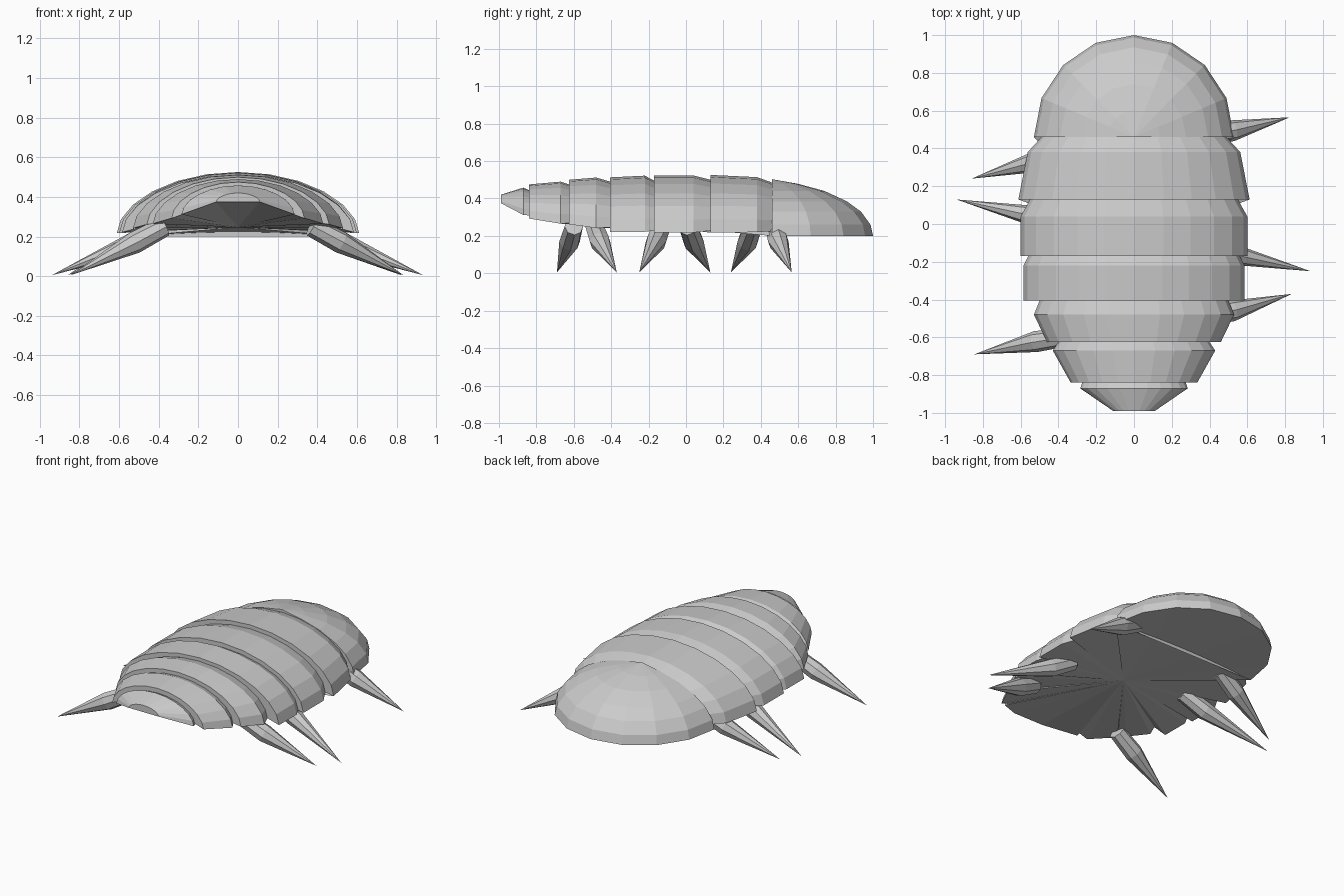
import bpy, math
from mathutils import Vector

if "Cube" in bpy.data.objects:
    bpy.data.objects.remove(bpy.data.objects["Cube"])


def make(name, verts, faces):
    me = bpy.data.meshes.new(name)
    me.from_pydata([tuple(v) for v in verts], [], faces)
    ob = bpy.data.objects.new(name, me)
    bpy.context.collection.objects.link(ob)
    return ob


def strips(rows, n):
    # quads between consecutive rows of n points
    return [(r * n + i, r * n + i + 1, (r + 1) * n + i + 1, (r + 1) * n + i)
            for r in range(rows - 1) for i in range(n - 1)]


# Shell plates: arched rings (y, half width, bottom z, top z), tail to head
RINGS = [(-0.99, .11, .375, .42), (-.87, .285, .312, .458), (-.84, .27, .315, .445),
         (-.84, .335, .293, .475), (-.67, .43, .265, .490), (-.625, .40, .27, .475),
         (-.625, .46, .262, .500), (-.48, .53, .242, .512), (-.405, .50, .245, .490),
         (-.405, .585, .222, .513), (-.22, .585, .222, .522), (-.17, .56, .228, .495),
         (-.17, .60, .218, .523), (.04, .60, .218, .523), (.13, .55, .228, .500),
         (.13, .612, .217, .526), (.38, .563, .220, .514), (.46, .49, .225, .485)]
N = 13
verts = []
for y, w, zb, zt in RINGS:
    for i in range(N):
        a = math.pi * i / (N - 1)
        c, s = math.cos(a), max(0, math.sin(a))
        verts.append(Vector((w * c, y, zb + (zt - zb) * s ** 1.1)))
faces = strips(len(RINGS), N) + [tuple(range(N))]
make("shell_plates", verts, faces)
right = [verts[r * N] for r in range(len(RINGS))]
left = [verts[r * N + N - 1] for r in range(len(RINGS))]

# Head shield: half dome from a (radius, height) profile
PROFILE = [(1, .2), (.975, .26), (.88, .33), (.74, .385), (.52, .44), (.26, .478), (0, .503)]
M = 9
hv = []
for r, z in PROFILE:
    for i in range(M):
        a = math.pi * i / (M - 1)
        hv.append(Vector((.53 * r * math.cos(a), .46 + .54 * r * math.sin(a), z)))
back = [k * M for k in range(len(PROFILE))]
back += [k * M + M - 1 for k in reversed(range(len(PROFILE) - 1))]
make("head_shield", hv, strips(len(PROFILE), M) + [tuple(back)])

# Belly: fan from one central point to the whole lower rim
rim = right + hv[:M] + left[::-1]
k = len(rim)
make("belly", rim + [Vector((0, -.1, .247))],
     [(i, k, (i + 1) % k) for i in range(k)])


# Legs: bent spikes, (side, tip x, tip y, root y)
def leg(name, side, tx, ty, ry):
    root, tip = Vector((.37, ry, .25)), Vector((tx, ty, .005))
    knee = Vector((.52, ry + (ty - ry) * .25, .17))
    d = (tip - root).normalized()
    u = d.cross(Vector((0, 0, 1))).normalized()
    v = u.cross(d)
    n, pts = 8, []
    for c, rad in ((root, .05), (knee, .056)):
        for i in range(n):
            a = 2 * math.pi * i / n
            pts.append(c + rad * (u * math.cos(a) + v * math.sin(a)))
    pts.append(tip)
    fs = [tuple(range(n))]
    for i in range(n):
        j = (i + 1) % n
        fs += [(i, j, n + j, n + i), (n + i, n + j, 2 * n)]
    make(name, [Vector((side * p.x, p.y, p.z)) for p in pts], fs)


LEGS = [("right_front_leg", 1, .825, .565, .47), ("right_middle_leg", 1, .935, -.25, -.13),
        ("right_rear_leg", 1, .835, -.37, -.49), ("left_front_leg", -1, .86, .24, .36),
        ("left_middle_leg", -1, .94, .13, .01), ("left_rear_leg", -1, .845, -.69, -.60)]
for spec in LEGS:
    leg(*spec)

# Consistent outward normals
import bmesh
for ob in bpy.data.objects:
    bm = bmesh.new()
    bm.from_mesh(ob.data)
    bmesh.ops.remove_doubles(bm, verts=bm.verts, dist=1e-5)
    bmesh.ops.recalc_face_normals(bm, faces=bm.faces)
    if ob.name == "belly" and sum(f.normal.z for f in bm.faces) > 0:
        bmesh.ops.reverse_faces(bm, faces=bm.faces)
    bm.to_mesh(ob.data)
    bm.free()
